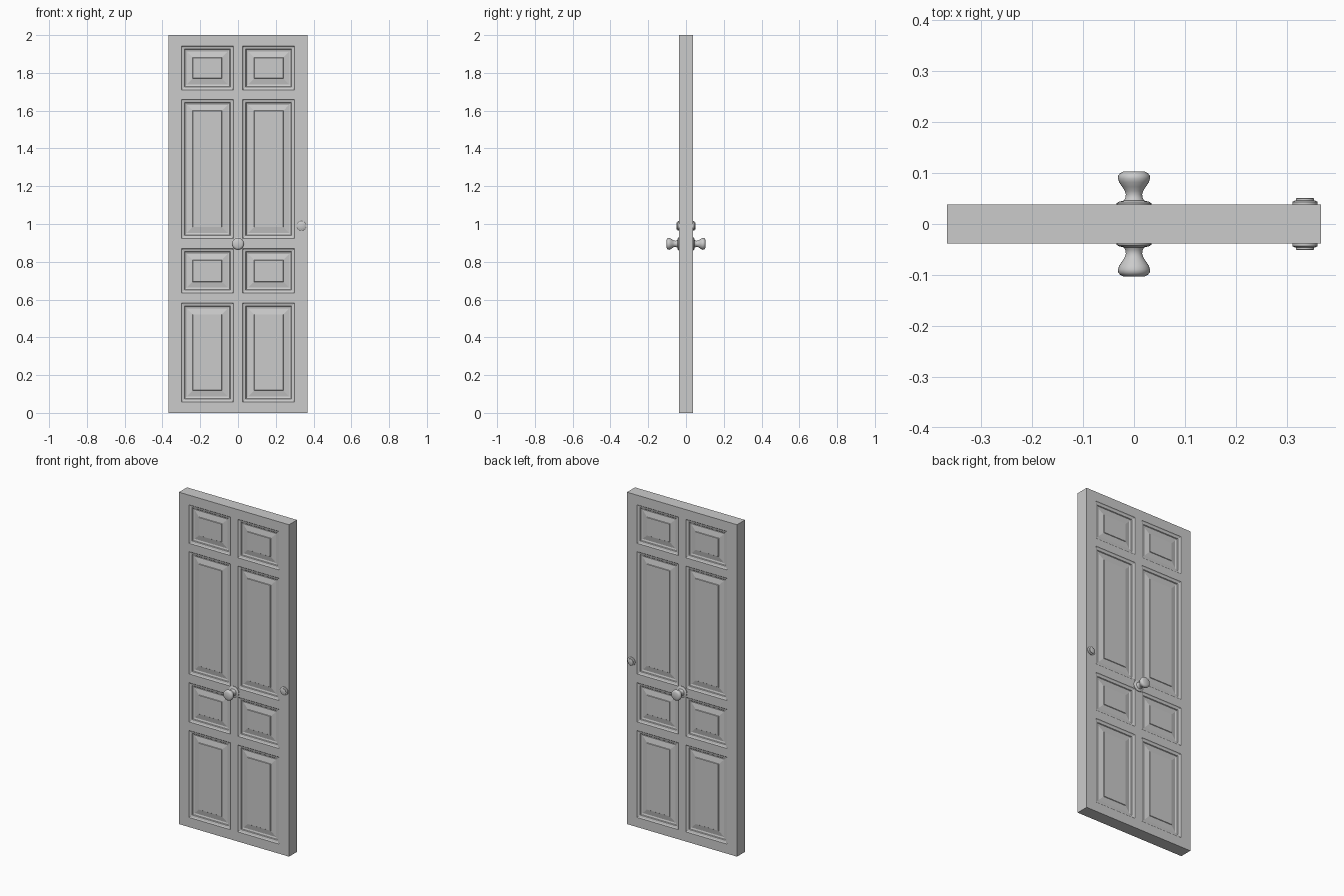
import bpy, bmesh, math
from mathutils import Vector

if "Cube" in bpy.data.objects:
    bpy.data.objects.remove(bpy.data.objects["Cube"])

W, T, H = 0.367, 0.038, 2.0                      # half width, half thickness, height
COLS = [(-0.300, -0.025), (0.025, 0.300)]
ROWS = [(0.058, 0.582), (0.634, 0.870), (0.923, 1.660), (1.710, 1.942)]


def make_object(name, bm):
    bmesh.ops.recalc_face_normals(bm, faces=bm.faces)
    mesh = bpy.data.meshes.new(name)
    bm.to_mesh(mesh)
    bm.free()
    ob = bpy.data.objects.new(name, mesh)
    bpy.context.collection.objects.link(ob)
    return ob


# Door slab, cut along the panel borders
bm = bmesh.new()
bmesh.ops.create_cube(bm, size=1)
for v in bm.verts:
    v.co = Vector((v.co.x * 2 * W, v.co.y * 2 * T, (v.co.z + 0.5) * H))
cuts = [((x, 0, 0), (1, 0, 0)) for c in COLS for x in c]
cuts += [((0, 0, z), (0, 0, 1)) for r in ROWS for z in r]
for co, no in cuts:
    bmesh.ops.bisect_plane(bm, geom=bm.verts[:] + bm.edges[:] + bm.faces[:],
                           plane_co=co, plane_no=no)
bm.normal_update()


# Moulded frames and raised fields on both sides
def is_panel(f):
    c = f.calc_center_median()
    return (abs(f.normal.y) > 0.9 and any(a < c.x < b for a, b in COLS)
            and any(a < c.z < b for a, b in ROWS))


panels = [f for f in bm.faces if is_panel(f)]
for thickness, depth in [(0.004, -0.004), (0.012, -0.003), (0.003, -0.004),
                         (0.010, -0.003), (0.031, 0.006), (0.002, 0.003)]:
    bmesh.ops.inset_individual(bm, faces=panels, thickness=thickness,
                               depth=depth, use_even_offset=True)
make_object("door_slab", bm)


# Turned hardware: profile of (radius, distance from door centre)
def lathe(name, profile, x, z, side):
    bm = bmesh.new()
    vs = [bm.verts.new((r, d * side, 0)) for r, d in profile]
    es = [bm.edges.new(p) for p in zip(vs, vs[1:])]
    bmesh.ops.spin(bm, geom=vs + es, cent=(0, 0, 0), axis=(0, 1, 0),
                   angle=2 * math.pi, steps=32)
    bmesh.ops.remove_doubles(bm, verts=bm.verts, dist=1e-5)
    ob = make_object(name, bm)
    ob.location = (x, 0, z)
    bpy.ops.object.select_all(action='DESELECT')
    ob.select_set(True)
    bpy.context.view_layer.objects.active = ob
    bpy.ops.object.shade_smooth_by_angle(angle=math.radians(35))


KNOB = [(0.034, 0.036), (0.034, 0.041), (0.029, 0.044), (0.020, 0.046),
        (0.017, 0.051), (0.016, 0.058), (0.018, 0.065), (0.023, 0.073),
        (0.029, 0.082), (0.0315, 0.089), (0.031, 0.095), (0.027, 0.100),
        (0.021, 0.103), (0, 0.1035)]
LOCK = [(0.025, 0.036), (0.025, 0.043), (0.022, 0.0455), (0.018, 0.046),
        (0.018, 0.050), (0.016, 0.051), (0, 0.051)]
for side, label in [(-1, "front"), (1, "back")]:
    lathe(label + "_knob", KNOB, 0, 0.895, side)
    lathe(label + "_lock", LOCK, 0.336, 0.99, side)
